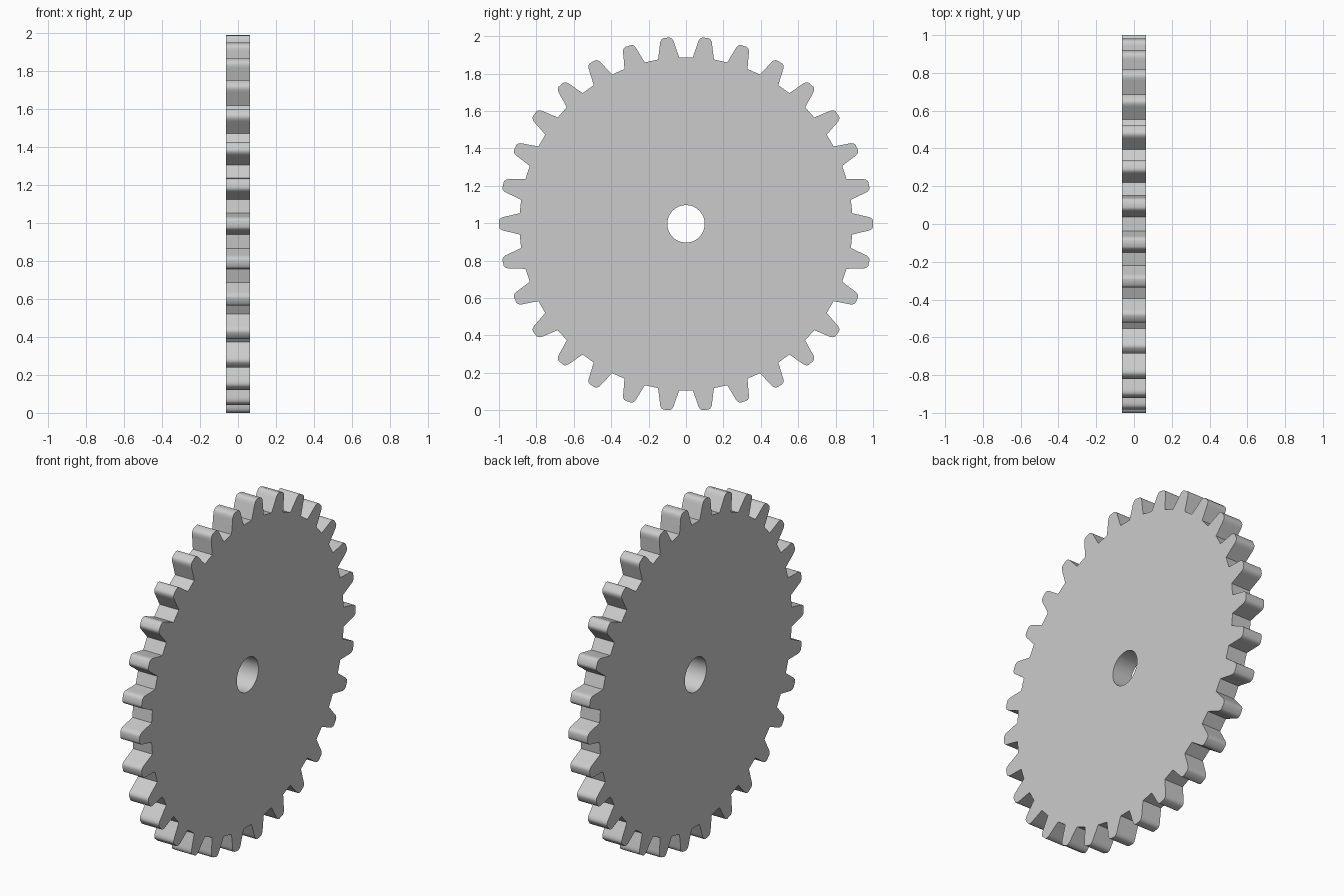
import bpy, bmesh
from math import sin, cos, tau, radians

if "Cube" in bpy.data.objects:
    bpy.data.objects.remove(bpy.data.objects["Cube"])

TEETH, HOLE_R, THICK, CENTRE_Z = 30, 0.1, 0.125, 0.9964

# Half tooth profile: (radial distance, half width), root to tip with rounded corner
half = [(0.889, 0.057), (0.93, 0.047), (0.968, 0.0385), (0.980, 0.0355),
        (0.989, 0.031), (0.996, 0.025), (1.0, 0.016)]
tooth = [(r, -w) for r, w in half] + [(r, w) for r, w in reversed(half)]

# Outer toothed outline
outline = []
for i in range(TEETH):
    a = tau * i / TEETH
    outline += [(r * cos(a) - w * sin(a), r * sin(a) + w * cos(a)) for r, w in tooth]

# Axle hole outline
hole = [(HOLE_R * cos(tau * i / 48), HOLE_R * sin(tau * i / 48)) for i in range(48)]

bm = bmesh.new()


def add_loop(points):
    verts = [bm.verts.new((-THICK / 2, y, z + CENTRE_Z)) for y, z in points]
    return [bm.edges.new((verts[i - 1], verts[i])) for i in range(len(verts))]


# Fill between the outlines and extrude along x
edges = add_loop(outline) + add_loop(hole)
bmesh.ops.triangle_fill(bm, edges=edges, use_beauty=True, use_dissolve=False)
res = bmesh.ops.extrude_face_region(bm, geom=bm.faces[:], use_keep_orig=True)
moved = [g for g in res["geom"] if isinstance(g, bmesh.types.BMVert)]
bmesh.ops.translate(bm, verts=moved, vec=(THICK, 0, 0))
bmesh.ops.recalc_face_normals(bm, faces=bm.faces[:])

mesh = bpy.data.meshes.new("spur_gear")
bm.to_mesh(mesh)
bm.free()
gear = bpy.data.objects.new("spur_gear", mesh)
bpy.context.collection.objects.link(gear)

# Smooth tooth tips and hole, keep sharp rims
bpy.context.view_layer.objects.active = gear
gear.select_set(True)
bpy.ops.object.shade_smooth_by_angle(angle=radians(35))
